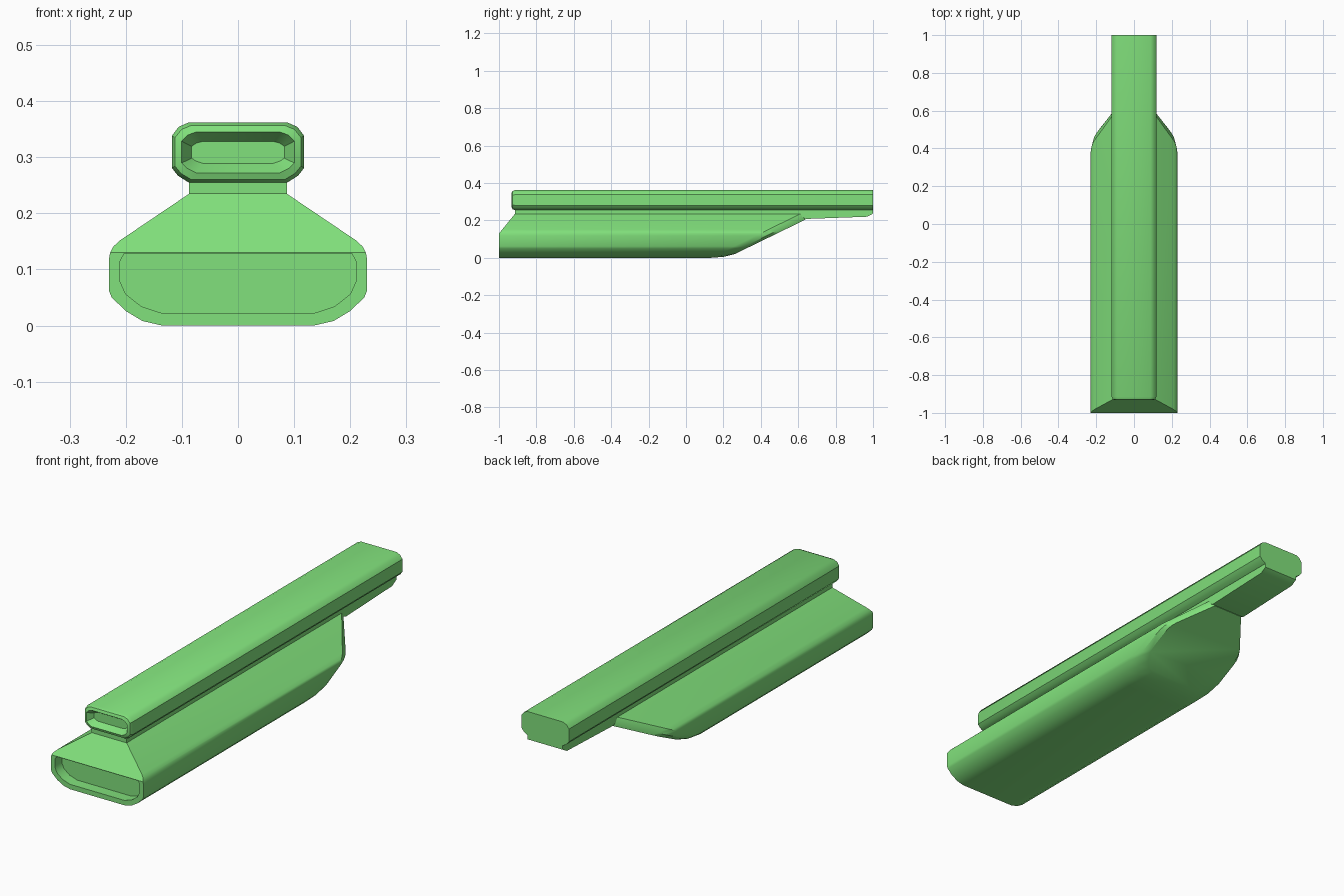
import bpy, bmesh, math

if "Cube" in bpy.data.objects:
    bpy.data.objects.remove(bpy.data.objects["Cube"])

mat = bpy.data.materials.new("green")
mat.diffuse_color = (0.22, 0.75, 0.2, 1)
mat.use_nodes = True
mat.node_tree.nodes["Principled BSDF"].inputs["Base Color"].default_value = mat.diffuse_color


def mirrored(half):
    """Closed outline from the right half, listed top to bottom."""
    return half + [(-x, z) for x, z in reversed(half)]


def loft(name, rings, bent_front=None):
    """Skin a list of 3D rings; bent_front folds the first cap at that height."""
    bm = bmesh.new()
    rows = [[bm.verts.new(p) for p in r] for r in rings]
    n = len(rows[0])
    for a, b in zip(rows, rows[1:]):
        for i in range(n):
            j = (i + 1) % n
            bm.faces.new((a[i], a[j], b[j], b[i]))
    if bent_front is None:
        bm.faces.new(rows[0])
    else:
        bm.faces.new([v for v in rows[0] if v.co.z <= bent_front + 1e-5])
        bm.faces.new([v for v in rows[0] if v.co.z >= bent_front - 1e-5])
    bm.faces.new(rows[-1])
    bmesh.ops.recalc_face_normals(bm, faces=bm.faces)
    mesh = bpy.data.meshes.new(name)
    bm.to_mesh(mesh)
    bm.free()
    ob = bpy.data.objects.new(name, mesh)
    bpy.context.collection.objects.link(ob)
    mesh.materials.append(mat)
    return ob


def smooth(ob):
    bpy.ops.object.select_all(action='DESELECT')
    ob.select_set(True)
    bpy.context.view_layer.objects.active = ob
    bpy.ops.object.shade_smooth_by_angle(angle=math.radians(30))


# Top rail with bevelled front rim and shallow tapered recess
rail = mirrored([(.088, .362), (.106, .354), (.118, .338),
                 (.118, .281), (.107, .267), (.088, .255)])
zc = .3085
stations = [(1, 1, 1), (-.915, 1, 1), (-.928, .95, .9), (-.933, .85, .68),
            (-.905, .70, .37)]
top_rail = loft("top_rail", [[(x * sx, y, zc + (z - zc) * sz) for x, z in rail]
                             for y, sx, sz in stations])
smooth(top_rail)

# Neck strip under the rail, thickening into the tail at the back
side = [(-.915, .262), (-.915, .23), (.60, .23), (.64, .208),
        (.97, .22), (1, .237), (1, .262)]
neck = loft("neck_and_tail", [[(x, y, z) for y, z in side] for x in (-.087, .087)])
smooth(neck)

# Lower body: sloped front top, slanted rear underside with a softened rim
body = mirrored([(.087, .235), (.21, .152), (.222, .141), (.228, .13), (.23, .118),
                 (.23, .062), (.225, .05), (.2, .026), (.17, .008), (.135, 0)])
front = [(x, -1 + max(0, z - .13) * .81, z) for x, z in body]
rear = [(x, .13 + z * 2.05, z) for x, z in body]
rim = [(x * .95, .205 + z * 1.81, .006 + z * .90) for x, z in body]
cap = [(x * .86, .26 + z * 1.617, .02 + z * .787) for x, z in body]
lower_body = loft("lower_body", [front, rear, rim, cap], bent_front=.13)

# Recess in the front of the lower body
hole = mirrored([(.203, .128), (.21, .115), (.21, .078), (.2, .056),
                 (.172, .034), (.135, .022)])
cutter = loft("recess_cutter", [[(x, y, z) for x, z in hole] for y in (-1.1, -.95)])
cutter.hide_render = True
mod = lower_body.modifiers.new("recess", 'BOOLEAN')
mod.operation = 'DIFFERENCE'
mod.solver = 'EXACT'
mod.object = cutter
bpy.context.view_layer.objects.active = lower_body
bpy.ops.object.modifier_apply(modifier=mod.name)
bpy.data.objects.remove(cutter)
smooth(lower_body)
